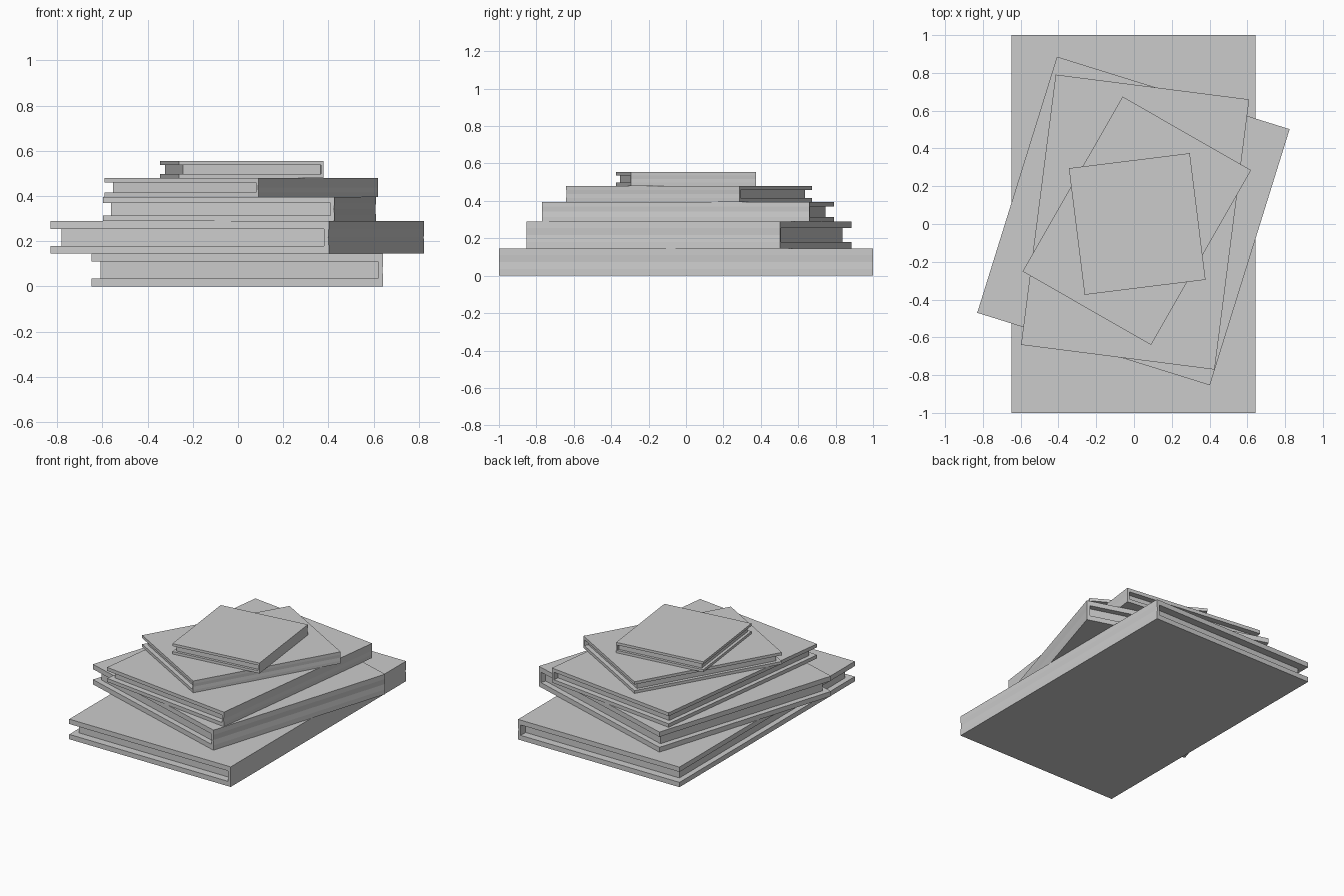
import bpy
import bmesh
import math

cube = bpy.data.objects.get("Cube")
if cube:
    bpy.data.objects.remove(cube)

grey = bpy.data.materials.new("plain_grey")
grey.use_nodes = True
GREY = (0.6, 0.6, 0.6, 1)
grey.diffuse_color = GREY
grey.node_tree.nodes["Principled BSDF"].inputs["Base Color"].default_value = GREY

# Proportions shared by every book, as fractions of its own size
BOARD = 0.24        # cover board thickness / book thickness
SPINE = 0.017       # spine thickness / book width
INSET_X = 0.031     # page inset at the open edge
INSET_Y = 0.028     # page inset at head and foot
DIP = 0.002         # slight hollow along the spine


def extrude_profile(name, profile, half_length, place):
    """Extrude an (x, z) outline along y and place it in the stack."""
    bm = bmesh.new()
    face = bm.faces.new([bm.verts.new((x, -half_length, z)) for x, z in profile])
    moved = bmesh.ops.extrude_face_region(bm, geom=[face])["geom"]
    verts = [v for v in moved if isinstance(v, bmesh.types.BMVert)]
    bmesh.ops.translate(bm, verts=verts, vec=(0, 2 * half_length, 0))
    bmesh.ops.recalc_face_normals(bm, faces=bm.faces)
    mesh = bpy.data.meshes.new(name)
    bm.to_mesh(mesh)
    bm.free()
    mesh.materials.append(grey)
    obj = bpy.data.objects.new(name, mesh)
    bpy.context.collection.objects.link(obj)
    x, y, z, angle = place
    obj.location = (x, y, z)
    obj.rotation_euler.z = math.radians(angle)


def book(name, width, length, bottom, top, centre, angle):
    w, h = width / 2, top - bottom
    low, high = BOARD * h, (1 - BOARD) * h
    inner = w - SPINE * width
    place = (*centre, bottom, angle)
    # Two boards joined by the spine, as one C-shaped outline
    cover = [(-w, 0), (w, 0), (w, low), (w - DIP * width, h / 2), (w, high),
             (w, h), (-w, h), (-w, high), (inner, high), (inner, low), (-w, low)]
    extrude_profile(name + "_cover", cover, length / 2, place)
    # Page block set back from the three open edges
    left = -w + INSET_X * width
    pages = [(left, low), (inner, low), (inner, high), (left, high)]
    extrude_profile(name + "_pages", pages, length * (0.5 - INSET_Y), place)


# The stack, from bottom to top
book("bottom_book", 1.29, 2.0, 0, 0.145, (-0.003, 0), 0)
book("second_book", 1.29, 1.42, 0.145, 0.29, (-0.003, 0.016), -17.3)
book("middle_book", 1.033, 1.442, 0.29, 0.395, (0.006, 0.01), -7.3)
book("fourth_book", 0.784, 1.066, 0.395, 0.48, (0.015, 0.017), -29.8)
book("top_book", 0.645, 0.675, 0.48, 0.555, (0.017, 0), 7.1)
